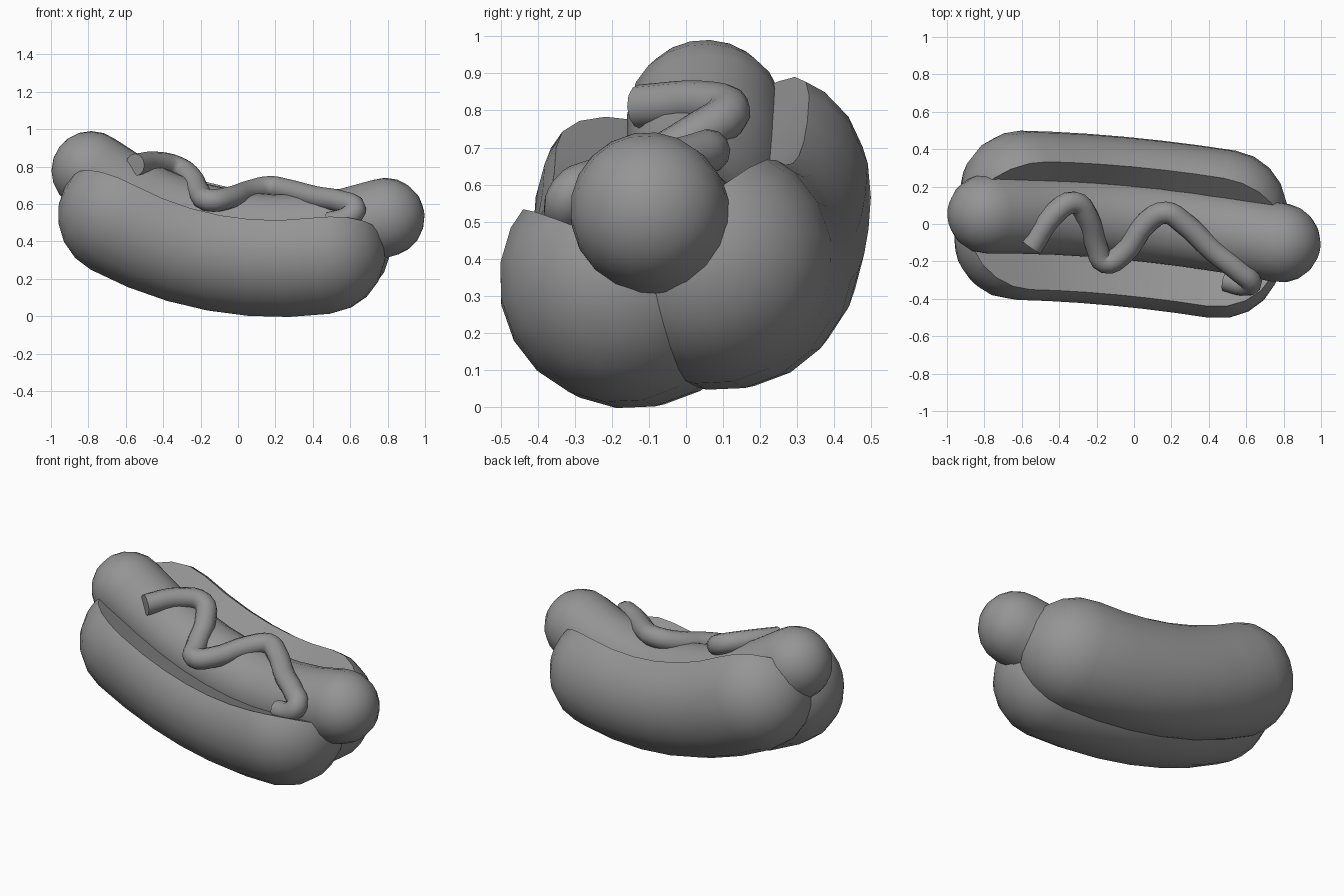
import bpy, bmesh, math
from mathutils import Vector, Matrix

if "Cube" in bpy.data.objects:
    bpy.data.objects.remove(bpy.data.objects["Cube"])

# Tilted frame of the whole hot dog: length, sideways and up directions
ex = Vector((1.575, -0.155, -0.25)).normalized()
up = Vector((0, -0.2, 0.98))
up = (up - ex * up.dot(ex)).normalized()
ey = up.cross(ex)
FRAME = Matrix.Translation((0, -0.024, 0.654)) @ Matrix((ex, ey, up)).transposed().to_4x4()
ARC_Z = 1.5            # height of the bend centre in that frame
SIDES = 20

grey = bpy.data.materials.new("dark_grey")
grey.diffuse_color = (0.3, 0.3, 0.3, 1)
grey.use_nodes = True
grey.node_tree.nodes["Principled BSDF"].inputs["Base Color"].default_value = grey.diffuse_color


def capsule(x0, x1, r, steps=6, cap=5):
    """Straight capsule along x with round ends."""
    bm = bmesh.new()
    prof = [(x0 - r * math.cos(math.pi / 2 * i / cap), r * math.sin(math.pi / 2 * i / cap)) for i in range(1, cap)]
    prof += [(x0 + (x1 - x0) * i / steps, r) for i in range(steps + 1)]
    prof += [(x1 + r * math.sin(math.pi / 2 * i / cap), r * math.cos(math.pi / 2 * i / cap)) for i in range(1, cap)]
    rings = []
    for x, q in prof:
        rings.append([bm.verts.new((x, q * math.cos(2 * math.pi * k / SIDES),
                                    q * math.sin(2 * math.pi * k / SIDES))) for k in range(SIDES)])
    a, b = bm.verts.new((x0 - r, 0, 0)), bm.verts.new((x1 + r, 0, 0))
    for k in range(SIDES):
        n = (k + 1) % SIDES
        for p, q in zip(rings, rings[1:]):
            bm.faces.new((p[k], p[n], q[n], q[k]))
        bm.faces.new((a, rings[0][n], rings[0][k]))
        bm.faces.new((b, rings[-1][k], rings[-1][n]))
    return bm


def finish(bm, name, x0, x1, radius, shift=0.0):
    """Bend between x0 and x1 (ends stay rigid), tilt, and make the object."""
    for v in bm.verts:
        x, y, z = v.co
        t = min(max(x, x0), x1)
        a, d = t / radius, x - t
        v.co = (math.sin(a) * (radius - z) + d * math.cos(a), y + shift,
                ARC_Z - math.cos(a) * (radius - z) + d * math.sin(a))
    bm.transform(FRAME)
    bmesh.ops.recalc_face_normals(bm, faces=bm.faces)
    me = bpy.data.meshes.new(name)
    bm.to_mesh(me)
    bm.free()
    ob = bpy.data.objects.new(name, me)
    bpy.context.collection.objects.link(ob)
    smooth(ob)


def smooth(ob):
    ob.data.materials.append(grey)
    bpy.ops.object.select_all(action='DESELECT')
    ob.select_set(True)
    bpy.context.view_layer.objects.active = ob
    bpy.ops.object.shade_smooth_by_angle(angle=math.radians(40))


# Sausage
finish(capsule(-0.831, 0.831, 0.213, 8), "sausage", -0.831, 0.831, 1.7)

# Bun halves: capsules flattened along a slanted inner face
for name, side in (("front_bun", -1), ("back_bun", 1)):
    bm = capsule(-0.61, 0.519, 0.332)
    bmesh.ops.translate(bm, vec=(0, side * 0.125, 0), verts=bm.verts)
    ang = math.radians(34)
    n = Vector((0, -side * math.sin(ang), math.cos(ang)))
    bmesh.ops.bisect_plane(bm, geom=bm.verts[:] + bm.edges[:] + bm.faces[:],
                           plane_co=(0, 0, 0), plane_no=n, dist=1e-5)
    for v in bm.verts:
        h = v.co.dot(n)
        if h > 0:
            v.co -= n * h
    finish(bm, name, -0.61, 0.519, 1.785, -0.027)

# Mustard squiggle
path = [(-.55, -.125, .81), (-.43, .05, .82), (-.32, .115, .795), (-.25, .04, .74), (-.2, -.12, .65),
        (-.155, -.205, .62), (-.06, -.16, .63), (.07, .01, .67), (.17, .06, .69), (.26, .01, .675),
        (.42, -.14, .635), (.56, -.25, .61), (.625, -.31, .575), (.59, -.325, .53), (.49, -.30, .50)]
cu = bpy.data.curves.new("mustard", 'CURVE')
cu.dimensions = '3D'
cu.bevel_depth = 0.06
cu.bevel_resolution = 4
cu.resolution_u = 4
cu.use_fill_caps = True
sp = cu.splines.new('BEZIER')
sp.bezier_points.add(len(path) - 1)
for bp, co in zip(sp.bezier_points, path):
    bp.co = co
    bp.handle_left_type = bp.handle_right_type = 'AUTO'
ob = bpy.data.objects.new("mustard", cu)
bpy.context.collection.objects.link(ob)
bpy.ops.object.select_all(action='DESELECT')
ob.select_set(True)
bpy.context.view_layer.objects.active = ob
bpy.ops.object.convert(target='MESH')
smooth(bpy.context.view_layer.objects.active)
